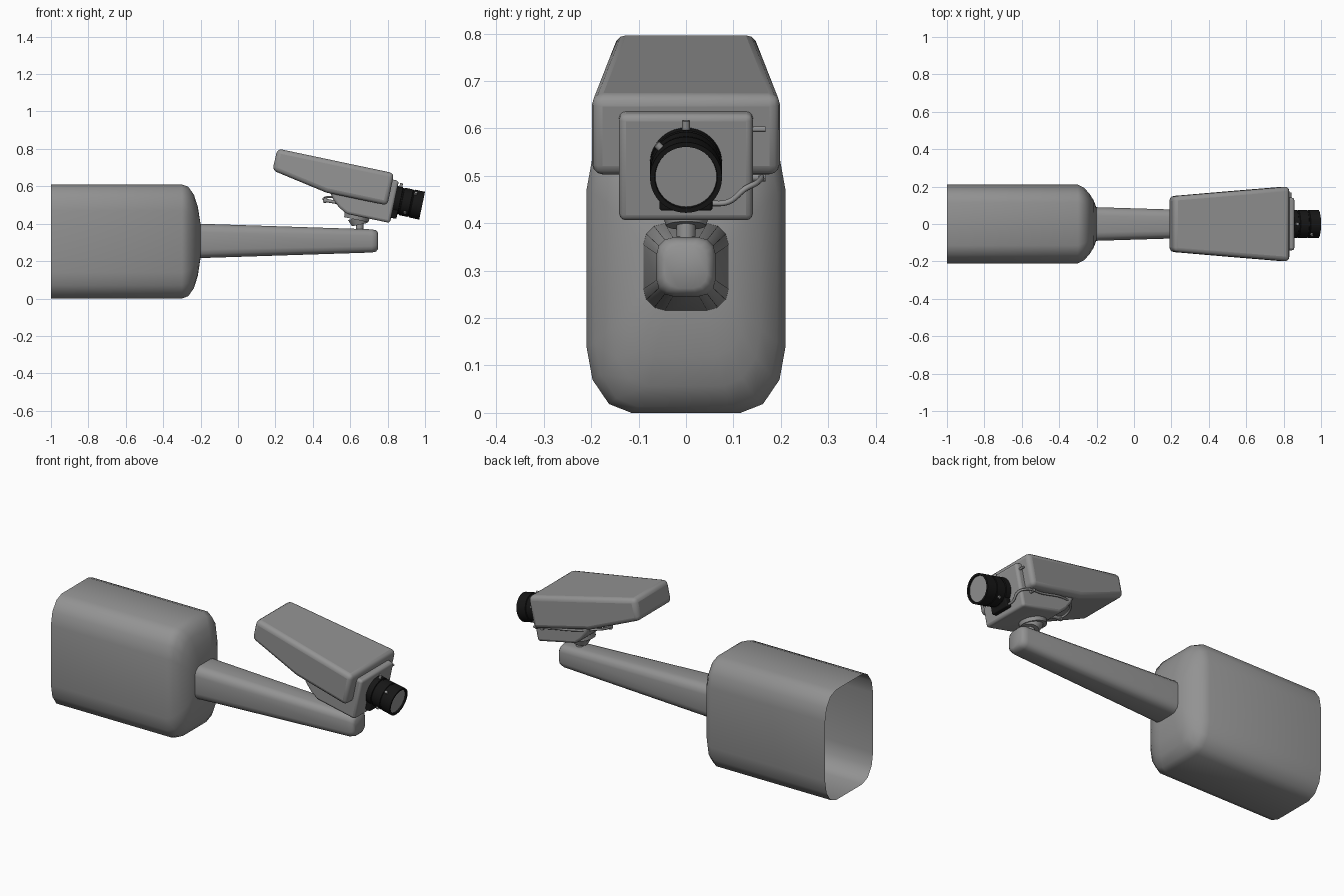
import bpy, bmesh, math
from mathutils import Matrix, Vector

cube = bpy.data.objects.get("Cube")
if cube:
    bpy.data.objects.remove(cube, do_unlink=True)


def material(name, value):
    m = bpy.data.materials.new(name)
    m.use_nodes = True
    colour = (value, value, value, 1)
    m.diffuse_color = colour
    m.node_tree.nodes["Principled BSDF"].inputs["Base Color"].default_value = colour
    return m


GREY = material("mid grey", 0.29)
BLACK = material("lens black", 0.008)

# Tilted frame of the camera head: origin at the front top edge of the hood
HEAD = Matrix.Translation((0.835, 0, 0.67)) @ Matrix.Rotation(math.radians(11.9), 4, 'Y')
WORLD = Matrix.Identity(4)


def finish(name, bm, mat, frame=WORLD, bevel=0, angle=35):
    bmesh.ops.recalc_face_normals(bm, faces=bm.faces)
    mesh = bpy.data.meshes.new(name)
    bm.to_mesh(mesh)
    bm.free()
    ob = bpy.data.objects.new(name, mesh)
    bpy.context.collection.objects.link(ob)
    mesh.materials.append(mat)
    ob.matrix_world = frame
    if bevel:
        mod = ob.modifiers.new("rounded edges", 'BEVEL')
        mod.width = bevel
        mod.segments = 3
        mod.limit_method = 'ANGLE'
        mod.angle_limit = math.radians(25)
    bpy.ops.object.select_all(action='DESELECT')
    bpy.context.view_layer.objects.active = ob
    ob.select_set(True)
    bpy.ops.object.shade_smooth_by_angle(angle=math.radians(angle))
    return ob


def loft(name, sections, mat, cap_end):
    """Skin rounded rectangles: x, centre z, half width, half height, corner y, corner z."""
    bm = bmesh.new()
    rings = []
    for x, cz, hy, hz, ry, rz in sections:
        ring = []
        for q, (sy, sz) in enumerate([(1, 1), (-1, 1), (-1, -1), (1, -1)]):
            for k in range(4):
                a = math.radians(90 * q + 30 * k)
                ring.append(bm.verts.new((x, sy * (hy - ry) + ry * math.cos(a),
                                          cz + sz * (hz - rz) + rz * math.sin(a))))
        rings.append(ring)
    for a, b in zip(rings, rings[1:]):
        for i in range(len(a)):
            j = (i + 1) % len(a)
            bm.faces.new((a[i], a[j], b[j], b[i]))
    if cap_end:
        bm.faces.new(rings[-1])
    return finish(name, bm, mat, angle=40)


def prism(name, profile, half_width, mat, bevel):
    """Side profile (along, up) spread sideways; half_width depends on position along."""
    bm = bmesh.new()
    sides = [[bm.verts.new((u, s * half_width(u), v)) for u, v in profile] for s in (-1, 1)]
    for side in sides:
        bm.faces.new(side)
    a, b = sides
    for i in range(len(a)):
        j = (i + 1) % len(a)
        bm.faces.new((a[i], a[j], b[j], b[i]))
    return finish(name, bm, mat, HEAD, bevel)


def rod(name, start, end, r1, r2, mat, frame=HEAD, segments=20):
    start, end = Vector(start), Vector(end)
    d = end - start
    bm = bmesh.new()
    place = Matrix.Translation((start + end) / 2) @ d.to_track_quat('Z', 'Y').to_matrix().to_4x4()
    bmesh.ops.create_cone(bm, cap_ends=True, segments=segments, radius1=r1, radius2=r2,
                          depth=d.length, matrix=place)
    return finish(name, bm, mat, frame)


def lathe(name, profile, axis_v, mat, segments=40):
    """Turn (radius, along) points about the lens axis."""
    bm = bmesh.new()
    vs = [bm.verts.new((u, 0, axis_v + r)) for r, u in profile]
    es = [bm.edges.new(p) for p in zip(vs, vs[1:])]
    bmesh.ops.spin(bm, geom=vs + es, cent=(0, 0, axis_v), axis=(1, 0, 0),
                   angle=math.tau, steps=segments, use_merge=True)
    bmesh.ops.remove_doubles(bm, verts=bm.verts, dist=1e-5)
    return finish(name, bm, mat, HEAD)


# Hollow wall sleeve, open at the rear, closing onto the arm
loft("base_sleeve", [
    (-1.0, 0.305, 0.21, 0.305, 0.095, 0.14),
    (-0.30, 0.305, 0.21, 0.305, 0.095, 0.14),
    (-0.265, 0.305, 0.192, 0.292, 0.09, 0.135),
    (-0.235, 0.305, 0.158, 0.248, 0.08, 0.12),
    (-0.215, 0.306, 0.125, 0.185, 0.06, 0.09),
    (-0.20, 0.308, 0.085, 0.09, 0.045, 0.05)], GREY, True)

# Tapered arm with a rounded tip
loft("support_arm", [
    (-0.21, 0.308, 0.09, 0.092, 0.045, 0.045),
    (0.715, 0.308, 0.062, 0.062, 0.034, 0.034),
    (0.738, 0.308, 0.057, 0.057, 0.034, 0.034),
    (0.748, 0.308, 0.045, 0.045, 0.03, 0.03)], GREY, True)

# Swivel joint between arm and head
rod("swivel_stem", (0.65, 0, 0.35), (0.65, 0, 0.415), 0.02, 0.02, GREY, WORLD)
rod("swivel_cup", (0.65, 0, 0.395), (0.642, 0, 0.432), 0.042, 0.055, GREY, WORLD, 28)
rod("swivel_plate", (-0.147, 0, -0.285), (-0.147, 0, -0.255), 0.066, 0.07, GREY, HEAD, 28)

# Camera head: hood narrowing to the rear, with the body below it
prism("weather_hood", [(0, 0), (0, -0.176), (-0.335, -0.176), (-0.64, -0.119), (-0.638, 0)],
      lambda u: 0.2 + 0.081 * u, GREY, 0.024)
prism("camera_body", [(0.033, -0.035), (0.033, -0.265), (-0.205, -0.265), (-0.25, -0.24),
                      (-0.29, -0.205), (-0.33, -0.15), (-0.33, -0.035)],
      lambda u: 0.141, GREY, 0.014)

# Lens assembly
AXIS = -0.139
lathe("lens_barrel", [(0.03, 0.03), (0.076, 0.03), (0.076, 0.062), (0.071, 0.064), (0.071, 0.07),
                      (0.075, 0.072), (0.075, 0.118), (0.072, 0.12), (0.072, 0.125),
                      (0.076, 0.127), (0.076, 0.182), (0.066, 0.182), (0.064, 0.17)], AXIS, BLACK)
rod("lens_glass", (0.16, 0, AXIS), (0.174, 0, AXIS), 0.0655, 0.0655, GREY, HEAD, 40)
prism("lens_mount", [(0.03, AXIS), (0.03, -0.237), (0.062, -0.237), (0.062, AXIS)],
      lambda u: 0.056, BLACK, 0.006)

# Small adjusting screws around the barrel
for i, (u, degrees, reach) in enumerate([(0.05, 90, 0.095), (0.135, 135, 0.088),
                                         (0.10, 225, 0.082), (0.10, 315, 0.082)]):
    c, s = math.cos(math.radians(degrees)), math.sin(math.radians(degrees))
    rod(f"lens_screw_{i + 1}", (u, 0.06 * c, AXIS + 0.06 * s),
        (u, reach * c, AXIS + reach * s), 0.008, 0.008, GREY, HEAD, 12)

# Side latch knobs and rear cable socket
rod("upper_latch", (0.015, 0.13, -0.07), (0.015, 0.168, -0.07), 0.006, 0.006, GREY, HEAD, 12)
rod("cable_clip", (-0.03, 0.135, -0.183), (-0.03, 0.168, -0.183), 0.009, 0.009, GREY, HEAD, 12)
rod("cable_socket", (-0.25, 0, -0.215), (-0.325, 0, -0.218), 0.009, 0.009, GREY, HEAD, 12)
rod("socket_collar", (-0.325, 0, -0.218), (-0.34, 0, -0.218), 0.014, 0.014, GREY, HEAD, 12)

# Cable wrapping from the lens along the side to the rear socket
curve = bpy.data.curves.new("cable", 'CURVE')
curve.dimensions = '3D'
curve.bevel_depth = 0.006
curve.bevel_resolution = 2
curve.resolution_u = 6
path = [(0.046, 0.05, -0.224), (0.046, 0.09, -0.22), (0.044, 0.125, -0.192), (0.025, 0.15, -0.183),
        (-0.1, 0.15, -0.185), (-0.24, 0.147, -0.188), (-0.31, 0.11, -0.195),
        (-0.34, 0.05, -0.21), (-0.335, 0, -0.218)]
spline = curve.splines.new('BEZIER')
spline.bezier_points.add(len(path) - 1)
for point, co in zip(spline.bezier_points, path):
    point.co = co
    point.handle_left_type = point.handle_right_type = 'AUTO'
curve.materials.append(GREY)
cable = bpy.data.objects.new("cable", curve)
bpy.context.collection.objects.link(cable)
cable.matrix_world = HEAD
